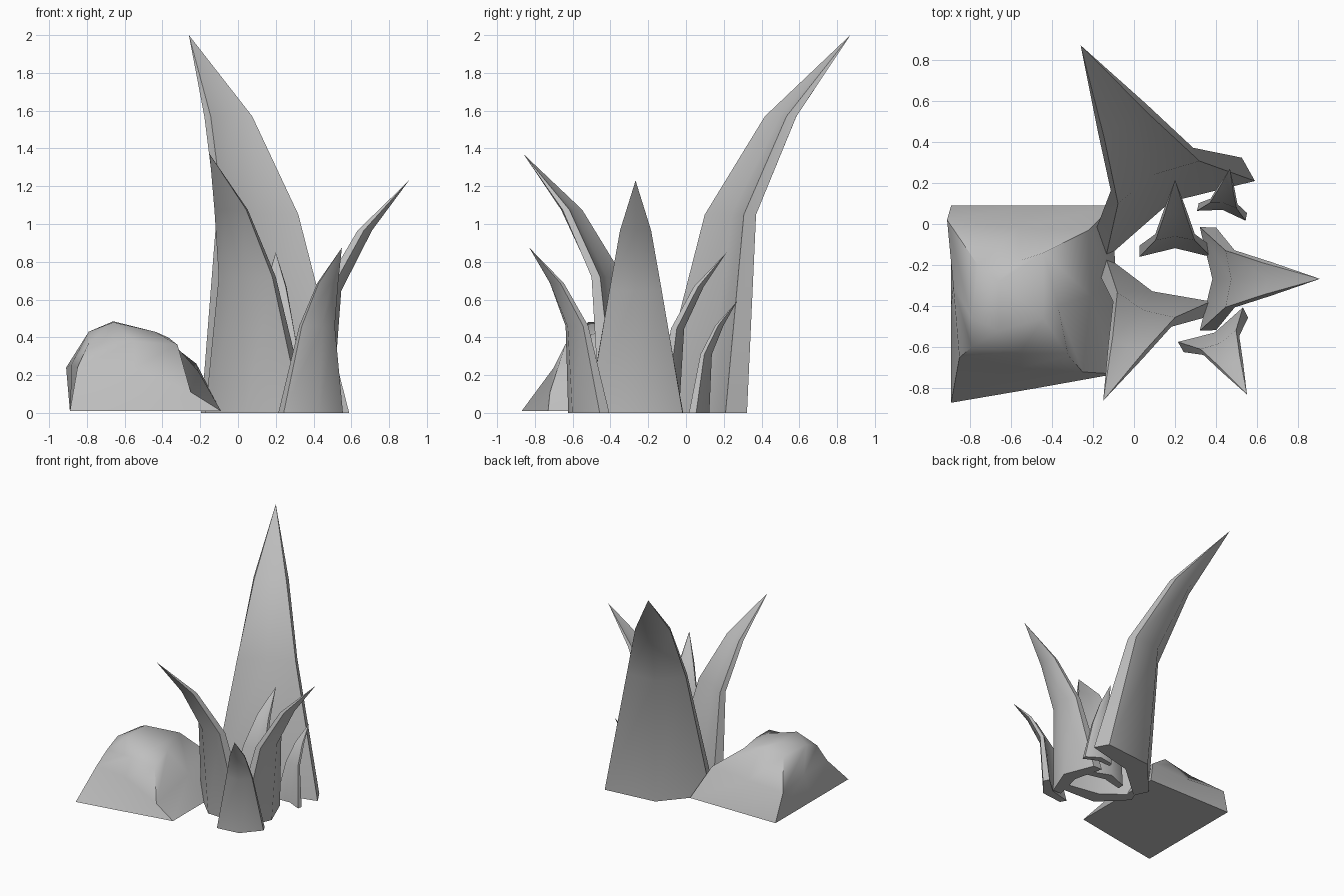
import bpy
import bmesh
from math import radians, sin, cos
from mathutils import Vector

cube = bpy.data.objects.get("Cube")
if cube:
    bpy.data.objects.remove(cube)

grey = bpy.data.materials.new("stone grey")
grey.use_nodes = True
colour = (0.52, 0.52, 0.52, 1)
grey.diffuse_color = colour
grey.node_tree.nodes["Principled BSDF"].inputs["Base Color"].default_value = colour


def finish(name, bm):
    bmesh.ops.recalc_face_normals(bm, faces=bm.faces)
    mesh = bpy.data.meshes.new(name)
    bm.to_mesh(mesh)
    bm.free()
    mesh.materials.append(grey)
    obj = bpy.data.objects.new(name, mesh)
    bpy.context.collection.objects.link(obj)
    bpy.ops.object.select_all(action="DESELECT")
    obj.select_set(True)
    bpy.context.view_layer.objects.active = obj
    bpy.ops.object.shade_smooth_by_angle(angle=radians(54))


def bridge(bm, lower, upper):
    n = len(lower)
    for i in range(n):
        j = (i + 1) % n
        bm.faces.new((lower[i], lower[j], upper[j], upper[i]))


# Leaf sections for a unit-high leaf: height, share of the lean towards the tip,
# inner and outer half widths, then depth of valley, outer edge and ridge
SECTIONS = [
    (0, 0, .205, .203, .05, .065, .145),
    (.525, .215, .112, .113, .022, .036, .082),
    (.785, .535, .062, .067, .012, .027, .062),
]


def leaf(name, tip, base, facing):
    """Curved blade of chevron section from its inner base centre to a tip."""
    height = tip[2]
    out = Vector((cos(radians(facing)), sin(radians(facing)), 0))
    side = Vector((out.y, -out.x, 0))
    root = Vector((*base, 0))
    lean = Vector((*tip[:2], 0)) - root
    bm = bmesh.new()
    rings = []
    for z, share, wi, wo, valley, outer, ridge in SECTIONS:
        centre = root + lean * share + Vector((0, 0, z * height))
        outline = [(-wi, 0), (0, valley), (wi, 0),
                   (wo, outer), (0, ridge), (-wo, outer)]
        rings.append([bm.verts.new(centre + height * (side * u + out * v))
                      for u, v in outline])
    for lower, upper in zip(rings, rings[1:]):
        bridge(bm, lower, upper)
    point = bm.verts.new(tip)
    top = rings[-1]
    for i in range(len(top)):
        bm.faces.new((top[i], top[(i + 1) % len(top)], point))
    # chevron underside in two halves
    a, b, c, d, e, f = rings[0]
    bm.faces.new((a, b, e, f))
    bm.faces.new((b, c, d, e))
    finish(name, bm)


leaf("tall_back_leaf", (-.26, .87, 2), (.225, .02), 117.5)
leaf("front_right_leaf", (-.15, -.86, 1.37), (.117, -.265), 246.5)
leaf("left_leaf", (.905, -.267, 1.23), (.32, -.267), 0)
leaf("front_left_leaf", (.55, -.83, .875), (.372, -.49), 298)
leaf("small_back_leaf", (.2, .215, .85), (.2, -.16), 90)
leaf("tiny_back_leaf", (.467, .27, .59), (.425, .04), 78.5)

# Rock: stacked rings on a four-cornered base, running front right corner
# to front left, back left and back right
ROCK = [
    [(-.89, -.87, .01), (-.48, -.8, .01), (-.09, -.73, .01), (-.09, -.3, .01),
     (-.1, .09, .01), (-.5, .09, .01), (-.89, .09, .01), (-.89, -.4, .01)],
    [(-.85, -.65, .24), (-.55, -.7, .24), (-.25, -.72, .11), (-.21, -.35, .22),
     (-.22, -.03, .26), (-.56, -.02, .24), (-.91, .02, .24), (-.88, -.3, .26)],
    [(-.79, -.6, .37), (-.55, -.62, .38), (-.32, -.64, .36), (-.37, -.4, .4),
     (-.44, -.14, .43), (-.56, -.18, .44), (-.76, -.2, .42), (-.79, -.46, .43)],
]
bm = bmesh.new()
rings = [[bm.verts.new(p) for p in ring] for ring in ROCK]
bridge(bm, rings[0], rings[1])
bridge(bm, rings[1], rings[2])
bm.faces.new(rings[0])

# Rock top: a short crest and a lower shoulder
crown = rings[2]
crest_front = bm.verts.new((-.66, -.52, .48))
crest_back = bm.verts.new((-.66, -.28, .485))
shoulder = bm.verts.new((-.44, -.46, .43))
for apex, starts in ((shoulder, (1, 2, 3)), (crest_back, (4, 5, 6)), (crest_front, (7, 0))):
    for i in starts:
        bm.faces.new((crown[i], crown[(i + 1) % 8], apex))
bm.faces.new((crown[1], shoulder, crest_front))
bm.faces.new((crown[4], crest_back, shoulder))
bm.faces.new((crown[7], crest_front, crest_back))
bm.faces.new((shoulder, crest_back, crest_front))
finish("rock", bm)
